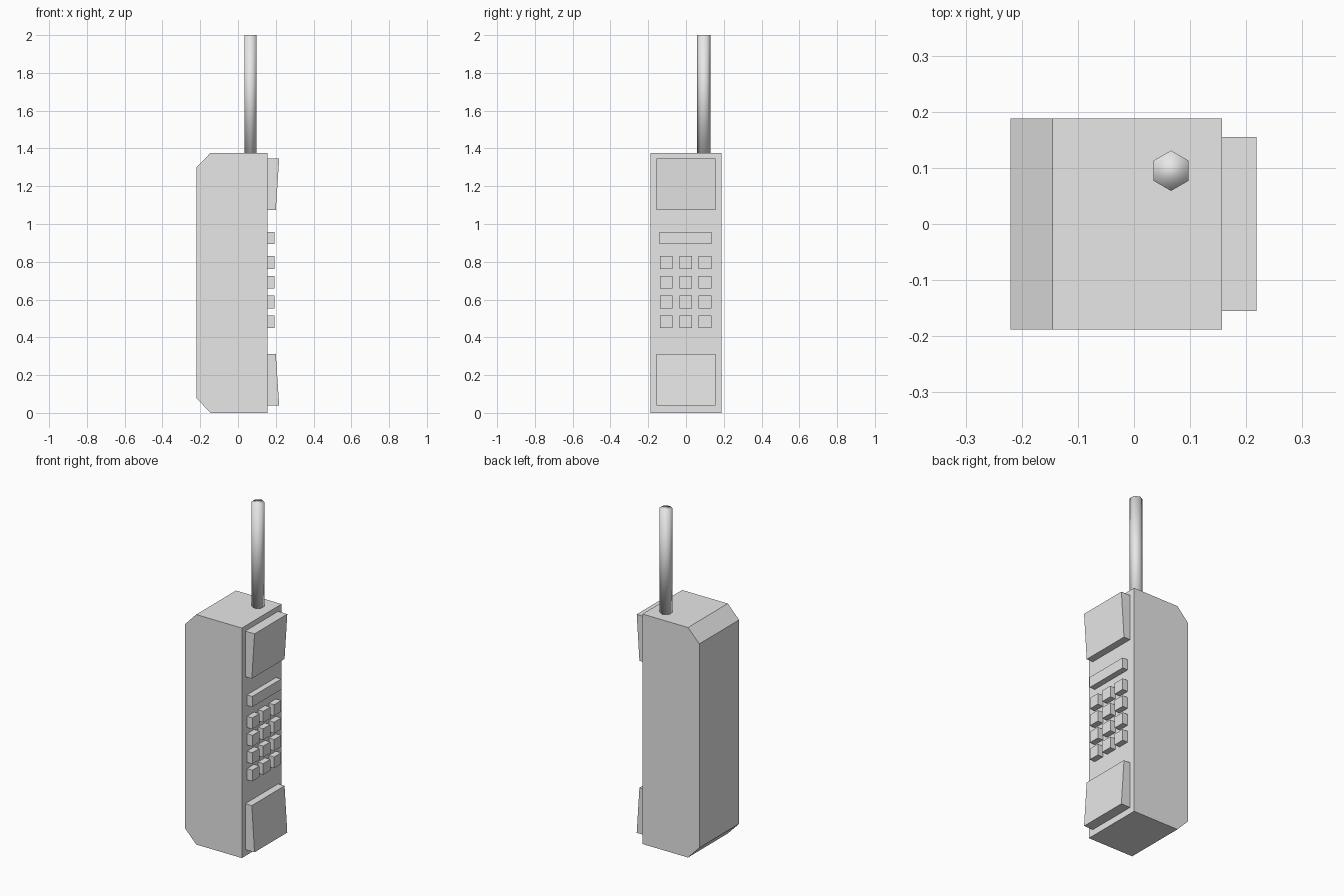
import bpy
import bmesh

if "Cube" in bpy.data.objects:
    bpy.data.objects.remove(bpy.data.objects["Cube"], do_unlink=True)

grey = bpy.data.materials.new("light grey plastic")
grey.use_nodes = True
grey.diffuse_color = (0.8, 0.8, 0.8, 1)
grey.node_tree.nodes["Principled BSDF"].inputs["Base Color"].default_value = (0.8, 0.8, 0.8, 1)

FACE = 0.157   # x of the keypad side
INNER = FACE - 0.005


def prism(name, profile, y0, y1):
    """Extrude an x-z profile from y0 to y1."""
    bm = bmesh.new()
    face = bm.faces.new([bm.verts.new((x, y0, z)) for x, z in profile])
    side = bmesh.ops.extrude_face_region(bm, geom=[face])
    verts = [v for v in side["geom"] if isinstance(v, bmesh.types.BMVert)]
    bmesh.ops.translate(bm, verts=verts, vec=(0, y1 - y0, 0))
    bmesh.ops.recalc_face_normals(bm, faces=bm.faces)
    mesh = bpy.data.meshes.new(name)
    bm.to_mesh(mesh)
    bm.free()
    mesh.materials.append(grey)
    obj = bpy.data.objects.new(name, mesh)
    bpy.context.collection.objects.link(obj)
    return obj


def raised(name, z0, z1, y0, y1, low_x, high_x):
    """Block on the keypad side, with a front that may slope."""
    return prism(name, [(INNER, z0), (low_x, z0), (high_x, z1), (INNER, z1)], y0, y1)


# Body with chamfered back corners
prism("body", [(-0.145, 0), (FACE, 0), (FACE, 1.377), (-0.145, 1.377),
               (-0.22, 1.299), (-0.22, 0.078)], -0.188, 0.188)

# Sloped earpiece and mouthpiece
raised("earpiece", 1.073, 1.346, -0.155, 0.155, 0.2, 0.218)
raised("mouthpiece", 0.038, 0.313, -0.155, 0.155, 0.218, 0.2)

# Display bar and keypad
raised("display", 0.895, 0.958, -0.139, 0.135, 0.192, 0.192)
half = 0.0335
for row in range(4):
    for col in range(3):
        y = -0.002 + (col - 1) * 0.103
        z = 0.796 - row * 0.1043
        raised(f"key_{row + 1}_{col + 1}", z - half, z + half, y - half, y + half, 0.192, 0.192)

# Six-sided antenna, smooth shaded
bottom, top = 1.37, 2.0
bpy.ops.mesh.primitive_cylinder_add(vertices=6, radius=0.036, depth=top - bottom,
                                    location=(0.066, 0.095, (top + bottom) / 2))
antenna = bpy.context.object
antenna.name = "antenna"
antenna.data.materials.append(grey)
bpy.ops.object.shade_smooth()
